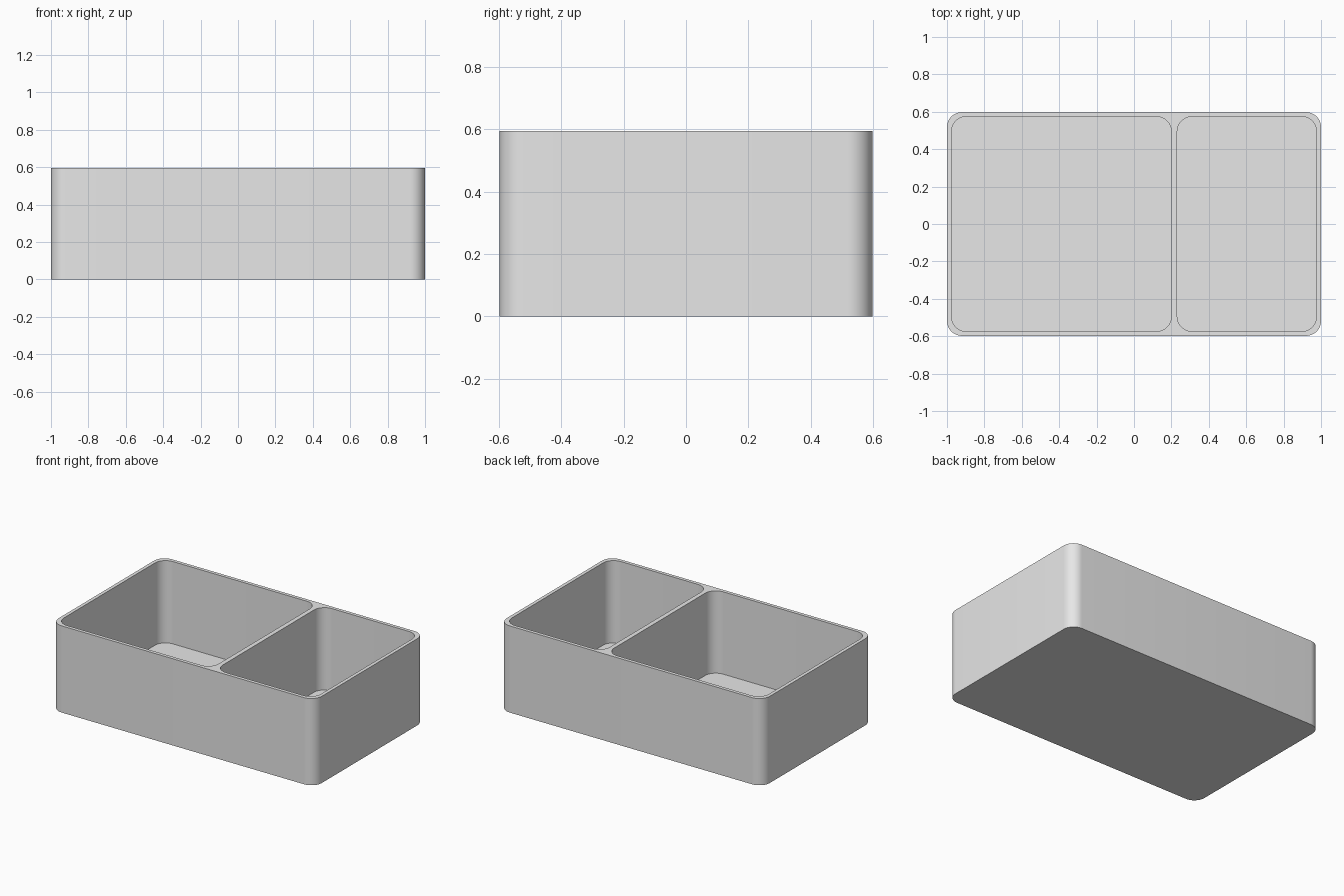
import bpy, bmesh, math

if "Cube" in bpy.data.objects:
    bpy.data.objects.remove(bpy.data.objects["Cube"])

HEIGHT, FLOOR, RADIUS, SEGMENTS = 0.595, 0.03, 0.08, 12

grey = bpy.data.materials.new("light grey plastic")
grey.diffuse_color = (0.8, 0.8, 0.8, 1)
grey.use_nodes = True
grey.node_tree.nodes["Principled BSDF"].inputs["Base Color"].default_value = grey.diffuse_color

bm = bmesh.new()


def rounded_loop(x0, x1, y0, y1, z):
    """Closed rounded rectangle; returns its vertices and edges."""
    corners = [(x1, y1, -1, -1), (x0, y1, 1, -1), (x0, y0, 1, 1), (x1, y0, -1, 1)]
    verts = []
    for i, (cx, cy, sx, sy) in enumerate(corners):
        for k in range(SEGMENTS + 1):
            a = math.pi / 2 * (i + k / SEGMENTS)
            verts.append(bm.verts.new((cx + sx * RADIUS + RADIUS * math.cos(a),
                                       cy + sy * RADIUS + RADIUS * math.sin(a), z)))
    edges = [bm.edges.new((v, verts[i - 1])) for i, v in enumerate(verts)]
    return verts, edges


def cup(x0, x1, y0, y1, z_bottom):
    """Rounded wall with a closed bottom; returns the open top edges."""
    low, _ = rounded_loop(x0, x1, y0, y1, z_bottom)
    top, top_edges = rounded_loop(x0, x1, y0, y1, HEIGHT)
    bm.faces.new(low)
    for i in range(len(low)):
        bm.faces.new((low[i - 1], low[i], top[i], top[i - 1]))
    return top_edges


# Outer shell, then the large and small compartments
rim = cup(-1, 1, -0.598, 0.598, 0)
rim += cup(-0.976, 0.2, -0.574, 0.574, FLOOR)
rim += cup(0.231, 0.976, -0.574, 0.574, FLOOR)

# Flat rim and divider top joining the three walls
bmesh.ops.triangle_fill(bm, edges=rim, use_beauty=True, normal=(0, 0, 1))
bmesh.ops.recalc_face_normals(bm, faces=bm.faces)

mesh = bpy.data.meshes.new("divided_tray")
bm.to_mesh(mesh)
bm.free()
mesh.materials.append(grey)
tray = bpy.data.objects.new("divided_tray", mesh)
bpy.context.collection.objects.link(tray)

# Smooth rounded corners with crisp rims
bpy.context.view_layer.objects.active = tray
tray.select_set(True)
bpy.ops.object.shade_smooth_by_angle(angle=math.radians(30))
